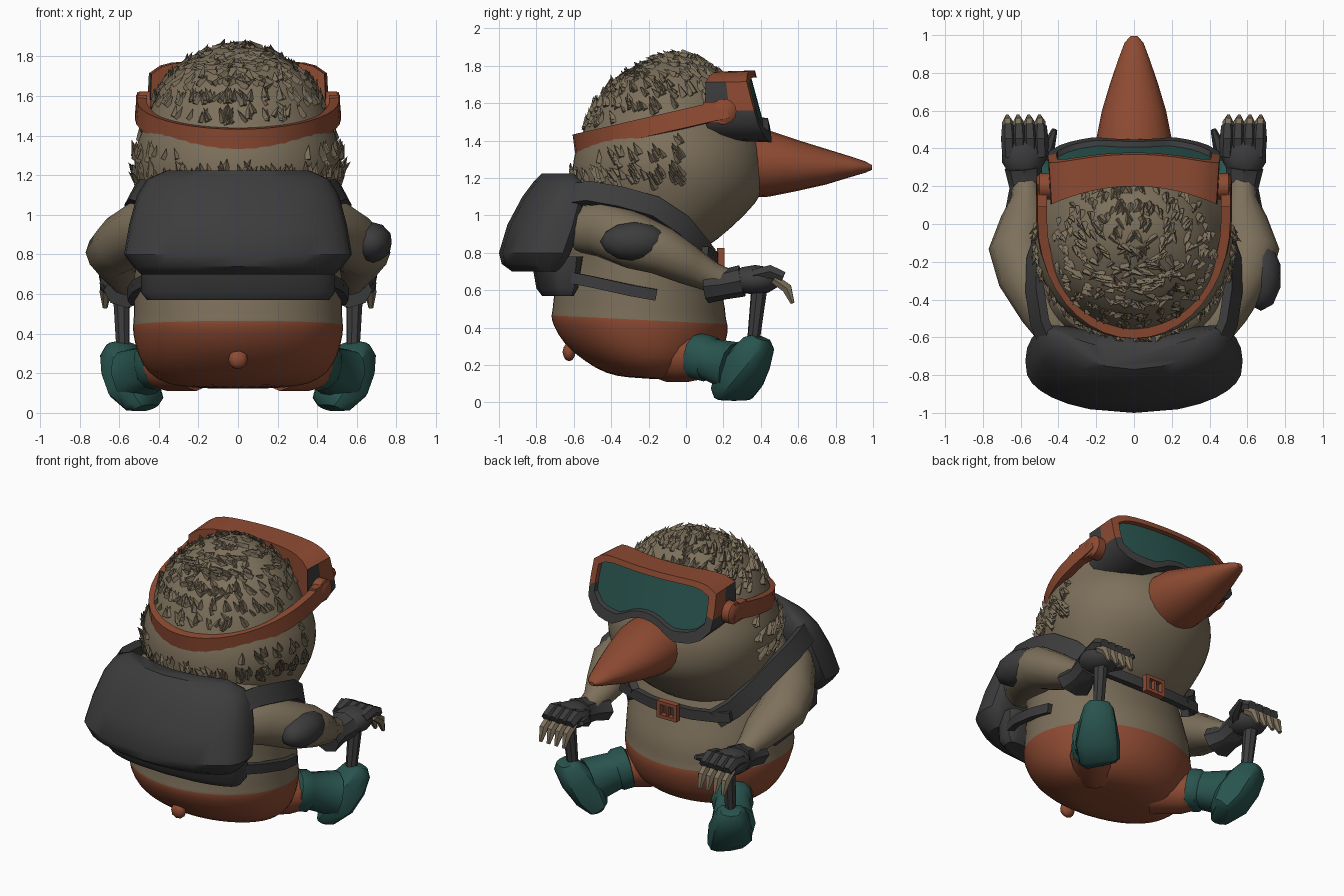
import bpy, bmesh, math, random
from mathutils import Vector, Matrix

random.seed(4)
if "Cube" in bpy.data.objects:
    bpy.data.objects.remove(bpy.data.objects["Cube"])


def material(name, r, g, b):
    m = bpy.data.materials.new(name)
    m.use_nodes = True
    m.diffuse_color = (r, g, b, 1)
    m.node_tree.nodes["Principled BSDF"].inputs["Base Color"].default_value = (r, g, b, 1)
    return m


TAN = material("tan_fur", 0.205, 0.162, 0.105)
RUST = material("rust_orange", 0.27, 0.07, 0.032)
DARK = material("charcoal", 0.046, 0.046, 0.048)
TEAL = material("deep_teal", 0.022, 0.088, 0.077)


def make(name, verts, faces, mats, rule=None, subdiv=0):
    """Mesh object with consistent normals and a colour rule per face."""
    me = bpy.data.meshes.new(name)
    bm = bmesh.new()
    vs = [bm.verts.new(v) for v in verts]
    for f in faces:
        bm.faces.new([vs[i] for i in f])
    bmesh.ops.recalc_face_normals(bm, faces=bm.faces)
    for f in bm.faces:
        f.material_index = rule(f.calc_center_median()) if rule else 0
    bm.to_mesh(me)
    bm.free()
    for m in mats:
        me.materials.append(m)
    ob = bpy.data.objects.new(name, me)
    bpy.context.collection.objects.link(ob)
    bpy.ops.object.select_all(action='DESELECT')
    ob.select_set(True)
    bpy.context.view_layer.objects.active = ob
    bpy.ops.object.shade_smooth_by_angle(angle=math.radians(38))
    if subdiv:
        ob.modifiers.new("round", 'SUBSURF').levels = subdiv
        ob.modifiers["round"].render_levels = subdiv
    return ob


def bridge(count, n):
    return [(k * n + i, k * n + (i + 1) % n, (k + 1) * n + (i + 1) % n, (k + 1) * n + i)
            for k in range(count - 1) for i in range(n)]


def skin(name, rings, mats, **kw):
    """Bridge equal rings and cap both ends."""
    n = len(rings[0])
    last = (len(rings) - 1) * n
    caps = [tuple(range(n)), tuple(range(last, last + n))]
    return make(name, [v for r in rings for v in r], bridge(len(rings), n) + caps, mats, **kw)


def circle(n, power):
    """Unit circle, squarer as the power falls below one."""
    def axis(c):
        return math.copysign(abs(c) ** power, c)
    return [(axis(math.cos(math.tau * i / n)), axis(math.sin(math.tau * i / n))) for i in range(n)]


def loft(name, sections, mats, n=28, power=1.0, bend=0.0, tilt=0.0, **kw):
    """Stack of rounded sections: (z, centre y, half x, half y)."""
    rings = [[(rx * x, cy + ry * y + bend * x * x, z + tilt * ry * y) for x, y in circle(n, power)]
             for z, cy, rx, ry in sections]
    return skin(name, rings, mats, **kw)


def tangents(pts):
    return [(pts[min(i + 1, len(pts) - 1)] - pts[max(i - 1, 0)]).normalized()
            for i in range(len(pts))]


def tube(name, stops, mat, n=10, side=1, power=1.0):
    """Tapered limb through stops of (x, y, z, radius across, radius up)."""
    pts = [Vector((s[0] * side, s[1], s[2])) for s in stops]
    rings = []
    for p, t, s in zip(pts, tangents(pts), stops):
        q = t.to_track_quat('Z', 'Y')
        rings.append([p + q @ Vector((s[3] * x, s[-1] * y, 0)) for x, y in circle(n, power)])
    return skin(name, rings, [mat])


def ribbon(name, pts, centre, width, thick, mat, side=1):
    """Flat strap that faces away from a centre."""
    pts = [Vector((p[0] * side, p[1], p[2])) for p in pts]
    rings = []
    for p, t in zip(pts, tangents(pts)):
        out = p - Vector(centre)
        out = (out - t * out.dot(t)).normalized()
        w, o = t.cross(out) * width / 2, out * thick / 2
        rings.append([p + w + o, p - w + o, p - w - o, p + w - o])
    return skin(name, rings, [mat])


def ball(name, loc, size, mat):
    bm = bmesh.new()
    bmesh.ops.create_icosphere(bm, subdivisions=2, radius=1,
                               matrix=Matrix.Translation(loc) @ Matrix.Diagonal((*size, 1)))
    verts = [v.co.copy() for v in bm.verts]
    faces = [[v.index for v in f.verts] for f in bm.faces]
    bm.free()
    return make(name, verts, faces, [mat])


def box(name, loc, size, mat):
    x, y, z = (s / 2 for s in size)
    rings = [[(loc[0] + i, loc[1] + j, loc[2] + k)
              for i, j in ((-x, -y), (x, -y), (x, y), (-x, y))] for k in (-z, z)]
    return skin(name, rings, [mat])


# Torso with trousers up to a waist that dips at the front
loft("torso", [(.125, -.18, .2, .13), (.14, -.19, .36, .24), (.2, -.2, .46, .34),
               (.29, -.23, .51, .43), (.4, -.245, .535, .475), (.445, -.25, .535, .475),
               (.47, -.25, .53, .465), (.58, -.25, .53, .46), (.7, -.26, .525, .41),
               (.85, -.29, .525, .39), (1.0, -.32, .51, .34), (1.12, -.36, .44, .28),
               (1.18, -.38, .3, .18)],
     [TAN, RUST], tilt=-.05, rule=lambda c: int(c.z + .05 * (c.y + .25) < .445), subdiv=1)
ball("tail_nub", (0, -.625, .27), (.05, .035, .05), RUST)

# Head
head = loft("head", [(.78, -.2, .3, .25), (.87, -.16, .4, .33), (1.0, -.11, .46, .43),
                     (1.13, -.09, .51, .52), (1.25, -.09, .535, .525), (1.35, -.085, .52, .51),
                     (1.43, -.09, .485, .47), (1.52, -.095, .45, .43), (1.62, -.095, .41, .38),
                     (1.71, -.08, .345, .315), (1.78, -.065, .255, .225), (1.835, -.05, .15, .13),
                     (1.86, -.045, .06, .06)],
            [TAN], subdiv=1)


def strap_height(y):
    return 1.385 + (y + .58) * .23


# Shingled fur tufts leaning up and back on the crown, cheeks and nape
tuft_verts, tuft_faces = [], []
patches = [p for p in head.data.polygons if p.center.z > 1.08]
for p in random.choices(patches, [p.area for p in patches], k=1300):
    corners = [head.data.vertices[i].co for i in p.vertices]
    mix = [random.random() for _ in corners]
    spot = sum((c * m for c, m in zip(corners, mix)), Vector()) / sum(mix)
    if spot.y > .22 or (spot.y > 0 and spot.z < 1.5) or -.12 < spot.z - strap_height(spot.y) < .06:
        continue
    nor = p.normal.normalized()
    lean = Vector((random.uniform(-.4, .4), -.35, .6))
    lean = (lean - nor * lean.dot(nor)).normalized() + nor * random.uniform(.25, .6)
    across = nor.cross(lean).normalized() * random.uniform(.016, .03)
    base = len(tuft_verts)
    spot = spot - nor * .015
    tuft_verts += [spot + across, spot - across, spot + nor * .03,
                   spot + lean * random.uniform(.05, .08)]
    tuft_faces += [(base + a, base + b, base + c)
                   for a, b, c in ((0, 1, 2), (0, 1, 3), (1, 2, 3), (0, 2, 3))]
make("fur_tufts", tuft_verts, tuft_faces, [TAN])

# Pointed nose
tube("nose", [(0, .34, 1.275, .21, .18), (0, .45, 1.275, .2, .175), (0, .6, 1.265, .17, .135),
              (0, .75, 1.26, .125, .095), (0, .88, 1.26, .08, .055), (0, .96, 1.258, .05, .03),
              (0, .995, 1.256, .018, .012)], RUST, n=20)

# Goggles: frame rings, recessed lens and back plate
us = [i / 8 - 1 for i in range(17)]
outline = [(-.455, 1.62)] + [(.45 * u, 1.775 - .06 * u ** 8) for u in us] + [(.455, 1.62), (.455, 1.56)]
outline += [(.45 * u, 1.39 + .09 * max(0, 1 - (u / .45) ** 2) + .1 * u ** 8) for u in us[::-1]]
outline += [(-.455, 1.56)]


def goggle_ring(sx, sz, shift, depth=1.0):
    """Outline scaled about the lens centre; depth 0 is the face side, 1 the front."""
    ring = []
    for x, z in outline:
        x, z = x * sx, 1.635 + (z - 1.635) * sz
        front = .37 + (1.77 - z) * .27 - .3 * x * x - shift
        rear = .2 - .5 * x * x
        ring.append((x, rear + (front - rear) * depth, z))
    return ring


rings = [goggle_ring(.97, .96, 0, 0), goggle_ring(.985, .98, 0, .5), goggle_ring(1, 1, 0),
         goggle_ring(.9, .74, 0), goggle_ring(.89, .72, .03)]
n = len(outline)
strip = [(i, i + 1, n - 2 - i, n - 1 - i) for i in range(n // 2 - 1)]


def goggle_colour(c):
    rear_side = abs(c.x) > .42 and c.y < .21
    return int(c.z > 1.57 and not rear_side)


make("goggle_frame", [v for r in rings for v in r], bridge(len(rings), n) + strip,
     [DARK, RUST], rule=goggle_colour)
make("goggle_lens", rings[-1], strip, [TEAL])

# Goggle strap with round clips
path = [(.49, .22)] + [(.49 * math.cos(math.pi * i / 20), .03 - .605 * math.sin(math.pi * i / 20))
                       for i in range(21)] + [(-.49, .22)]
ribbon("goggle_strap", [(x, y, strap_height(y)) for x, y in path], (0, -.1, 1.45), .1, .05, RUST)
for s in (1, -1):
    tube("strap_clip", [(.43, .2, 1.555, .07), (.5, .2, 1.555, .07), (.515, .2, 1.555, .05)],
         RUST, n=14, side=s)
    box("clip_block", (s * .485, .15, 1.55), (.05, .12, .11), RUST)

# Backpack: large slanted flap over a smaller bag
loft("backpack_flap", [(.7, -.83, .49, .1), (.74, -.835, .53, .15), (.8, -.825, .575, .175),
                       (.95, -.775, .55, .18), (1.1, -.725, .51, .15), (1.18, -.71, .46, .105),
                       (1.225, -.72, .36, .05)], [DARK], power=.6, bend=.1)
loft("backpack_bag", [(.57, -.7, .46, .07), (.61, -.7, .49, .1), (.78, -.7, .49, .13)],
     [DARK], power=.55, bend=.06)

# Chest strap and open buckle
ribbon("chest_strap", [(x, .155 - .35 * x * x, .77 + .2 * x * x)
                       for x in (-.4, -.3, -.15, 0, .15, .3, .4)], (0, -.3, .77), .065, .04, DARK)
for s in (1, -1):
    box("buckle_side", (s * .06, .185, .77), (.025, .04, .11), RUST)
    box("buckle_bar", (0, .185, .77 + s * .045), (.14, .04, .022), RUST)
box("buckle_pin", (0, .185, .77), (.016, .03, .08), RUST)

for s in (1, -1):
    # Shoulder and waist straps
    ribbon("shoulder_strap", [(.44, -.66, 1.1), (.5, -.52, 1.12), (.525, -.35, 1.09),
                              (.52, -.17, 1.04), (.47, -.02, .94), (.39, .06, .84), (.3, .115, .77)],
           (0, -.3, .8), .12, .05, DARK, s)
    ribbon("waist_strap", [(.44, -.68, .68), (.515, -.48, .64), (.54, -.3, .6), (.525, -.16, .575)],
           (0, -.25, .62), .06, .04, DARK, s)

    # Bent arm with a pointed elbow
    tube("arm", [(.4, -.56, .93, .12, .13), (.48, -.45, .93, .13, .15), (.575, -.27, .86, .15, .15),
                 (.615, -.13, .81, .155, .13), (.58, .02, .73, .125, .105),
                 (.57, .14, .67, .08, .08), (.575, .24, .64, .065)],
         TAN, n=12, side=s)

    # Glove: flared cuff, palm, knuckles and bare finger tips
    tube("glove_cuff", [(.56, .11, .62, .12, .09), (.575, .2, .63, .085, .08),
                        (.585, .3, .65, .1, .085)], DARK, n=8, side=s)
    ball("glove_palm", (s * .585, .37, .655), (.12, .14, .08), DARK)
    for k in range(4):
        x = .49 + .057 * k
        tube("glove_knuckle", [(x, .36, .68, .036), (x + .003, .45, .7, .04),
                               (x + .005, .52, .67, .033)], DARK, n=6, side=s)
        tube("finger_tip", [(x + .005, .47, .66, .028), (x + .008, .54, .61, .03),
                            (x + .01, .57, .53, .012)], TAN, n=6, side=s)
    tube("thumb", [(.52, .34, .65, .04), (.45, .41, .66, .035), (.42, .5, .69, .015)],
         DARK, n=6, side=s)

    # Short pole in each hand
    tube("pole", [(.58, .355, .28, .033), (.59, .395, .64, .045)], DARK, n=8, side=s)

    # Leg and squared boot
    tube("leg", [(.22, -.1, .25, .14), (.36, .02, .235, .125), (.44, .12, .23, .1)],
         RUST, n=12, side=s)
    tube("boot_shaft", [(.375, .055, .25, .1), (.385, .065, .247, .125), (.425, .115, .235, .125),
                        (.435, .13, .23, .112), (.53, .26, .19, .135)],
         TEAL, n=12, side=s, power=.85)
    tube("boot_foot", [(.465, .24, .025, .1, .04), (.475, .245, .05, .125, .07),
                       (.53, .29, .14, .135, .105), (.575, .345, .235, .115, .1),
                       (.605, .39, .315, .09, .075), (.61, .4, .345, .06, .045)],
         TEAL, n=12, side=s, power=.65)

# Elbow pad on one arm
ball("elbow_pad", (.672, -.275, .86), (.11, .185, .105), DARK)
